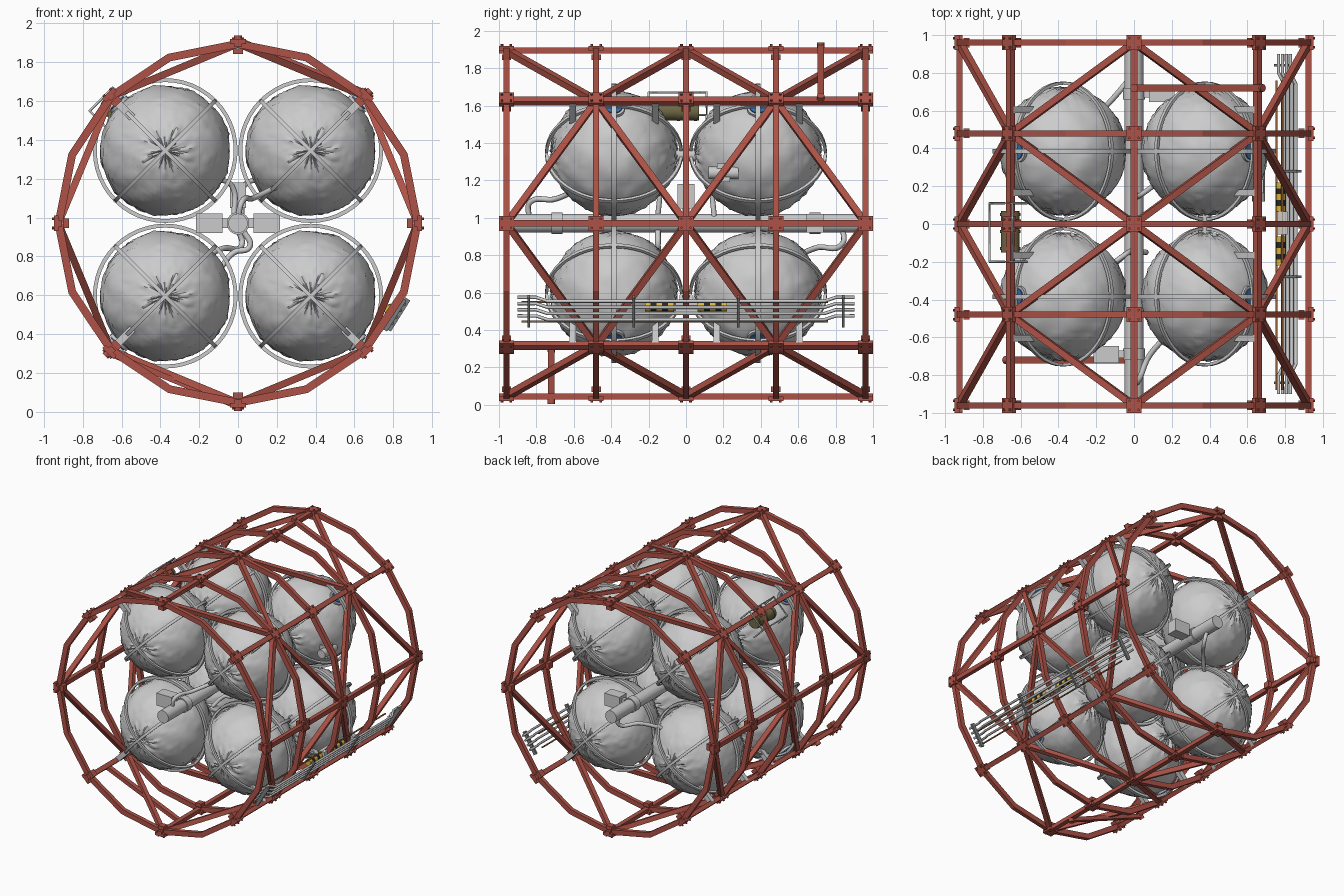
import bpy, bmesh, math
from math import sin, cos, pi, radians
from mathutils import Vector as V, Matrix as M, noise

if "Cube" in bpy.data.objects:
    bpy.data.objects.remove(bpy.data.objects["Cube"])

CZ, R = 0.97, 0.925


def mat(name, rgb):
    m = bpy.data.materials.new(name)
    m.diffuse_color = (*rgb, 1)
    m.use_nodes = True
    m.node_tree.nodes["Principled BSDF"].inputs["Base Color"].default_value = m.diffuse_color
    return m


RED = mat("red_paint", (0.42, 0.085, 0.062))
BLUE = mat("blue", (0.04, 0.16, 0.42))
OLIVE = mat("olive", (0.16, 0.14, 0.06))
YELLOW = mat("yellow", (0.75, 0.48, 0.04))
BLACK = mat("black", (0.02, 0.02, 0.02))
DARK = mat("dark_grey", (0.2, 0.21, 0.22))
BROWN = mat("brown", (0.3, 0.12, 0.04))


def finish(name, bm, material=None, smooth=False):
    me = bpy.data.meshes.new(name)
    bmesh.ops.recalc_face_normals(bm, faces=bm.faces)
    bm.to_mesh(me)
    bm.free()
    o = bpy.data.objects.new(name, me)
    bpy.context.collection.objects.link(o)
    if material:
        me.materials.append(material)
    if smooth:
        bpy.ops.object.select_all(action='DESELECT')
        o.select_set(True)
        bpy.context.view_layer.objects.active = o
        bpy.ops.object.shade_smooth_by_angle(angle=radians(40))
    return o


def frame(x, up):
    x = x.normalized()
    y = up.cross(x).normalized()
    return M((x, y, x.cross(y))).transposed().to_4x4()


def beam(bm, p, q, w, h, up, ext=0.0):
    """Box from p to q, h thick along up."""
    p, q = V(p), V(q)
    m = M.Translation((p + q) / 2) @ frame(q - p, V(up)) @ M.Diagonal(((q - p).length + ext, w, h, 1))
    bmesh.ops.create_cube(bm, size=1, matrix=m)


def rod(bm, p, q, r, n=16):
    p, q = V(p), V(q)
    m = M.Translation((p + q) / 2) @ (q - p).to_track_quat('Z', 'Y').to_matrix().to_4x4()
    bmesh.ops.create_cone(bm, cap_ends=True, segments=n, radius1=r, radius2=r, depth=(q - p).length, matrix=m)


def box(bm, c, s):
    bmesh.ops.create_cube(bm, size=1, matrix=M.Translation(c) @ M.Diagonal((*s, 1)))


def tube(name, pts, r, material=None, bezier=False):
    cu = bpy.data.curves.new(name, 'CURVE')
    cu.dimensions, cu.bevel_depth, cu.bevel_resolution, cu.use_fill_caps = '3D', r, 2, True
    if bezier:
        s = cu.splines.new('BEZIER')
        s.bezier_points.add(len(pts) - 1)
        for b, p in zip(s.bezier_points, pts):
            b.co, b.handle_left_type, b.handle_right_type = p, 'AUTO', 'AUTO'
    else:
        s = cu.splines.new('POLY')
        s.points.add(len(pts) - 1)
        for b, p in zip(s.points, pts):
            b.co = (*p, 1)
    o = bpy.data.objects.new(name, cu)
    bpy.context.collection.objects.link(o)
    if material:
        cu.materials.append(material)
    bpy.ops.object.select_all(action='DESELECT')
    o.select_set(True)
    bpy.context.view_layer.objects.active = o
    bpy.ops.object.convert(target='MESH')
    return o


def rad(k, steps=16):
    a = 2 * pi * k / steps
    return V((cos(a), 0, sin(a)))


def node(k, y, r=R, steps=16):
    return rad(k, steps) * r + V((0, y, CZ))


# Truss: 16-sided rings, longerons, zigzag diagonals
STATIONS = [-0.96, -0.48, 0, 0.48, 0.96]
bm = bmesh.new()
for y in STATIONS:
    for k in range(16):
        beam(bm, node(k, y), node(k + 1, y), 0.032, 0.04, rad(k + 0.5), 0.008)
for k in range(8):
    beam(bm, node(k, -1, steps=8), node(k, 1, steps=8), 0.036, 0.032, rad(k, 8))
    for j in range(4):
        a, b = (k, k + 1) if (k + j) % 2 == 0 else (k + 1, k)
        beam(bm, node(a, STATIONS[j], steps=8), node(b, STATIONS[j + 1], steps=8), 0.034, 0.036, rad(k + 0.5, 8))
finish("truss_frame", bm, RED)

# Node plates with bolts
bm = bmesh.new()
for k in range(8):
    n, t = rad(k, 8), rad(k + 2, 8)
    for y in STATIONS:
        c = node(k, y, R + 0.012, 8)
        beam(bm, c - V((0, 0.04, 0)), c + V((0, 0.04, 0)), 0.08, 0.024, n)
        beam(bm, c - n * 0.05 - V((0, 0.025, 0)), c - n * 0.05 + V((0, 0.025, 0)), 0.05, 0.03, n)
        for s in (-1, 1):
            for u in (-1, 1):
                p = c + t * 0.024 * s + V((0, 0.024 * u, 0))
                rod(bm, p, p + n * 0.022, 0.007, 6)
finish("node_plates", bm, RED)

# Two flat cross straps
bm = bmesh.new()
for k, y in ((1, 0.72), (5, -0.72)):
    a, b = node(k, y, 0.945, 8), node(k + 1, y, 0.945, 8)
    beam(bm, a, b, 0.036, 0.03, rad(k + 0.5, 8))
    for p, n in ((a, rad(k, 8)), (b, rad(k + 1, 8))):
        rod(bm, p - n * 0.02, p + n * 0.022, 0.02)
finish("cross_straps", bm, RED)

# Wrinkled foil tank, pole along y
bm = bmesh.new()
bmesh.ops.create_uvsphere(bm, u_segments=72, v_segments=48, radius=1, matrix=M.Rotation(pi / 2, 4, 'X'))
for v in bm.verts:
    d = v.co.normalized()
    ph, th = math.atan2(d.z, d.x), math.acos(max(-1, min(1, abs(d.y))))
    r = 0.334 + 0.003 * sin(9 * ph + 7 * th) * sin(th)
    crease = noise.noise(V((d.x * 13, d.y * 13, d.z * 13)))
    r += 0.006 if crease > 0.33 else 0.002 * crease
    if 0.05 < th < 0.45 and noise.noise(V((ph * 7, th * 2, d.y))) > 0.12:
        r += 0.007
    v.co = d * r
tank = finish("tank", bm, None, True)

# Tank cage: flat ring plus two crossed hoops
bm = bmesh.new()


def hoop(bm, ax, ay, r, hw, ht, n=48):
    az = ax.cross(ay)
    loops = []
    for i in range(n):
        e = ax * cos(2 * pi * i / n) + ay * sin(2 * pi * i / n)
        loops.append([bm.verts.new(e * (r + s * ht) + az * u * hw) for s, u in ((-1, -1), (1, -1), (1, 1), (-1, 1))])
    for i in range(n):
        A, B = loops[i], loops[(i + 1) % n]
        for j in range(4):
            bm.faces.new((A[j], B[j], B[(j + 1) % 4], A[(j + 1) % 4]))


X, Y, Z = V((1, 0, 0)), V((0, 1, 0)), V((0, 0, 1))
hoop(bm, X, Z, 0.363, 0.013, 0.01)
for s in (-1, 1):
    hoop(bm, (X + Z * s).normalized(), Y, 0.361, 0.01, 0.008)
cage = finish("tank_cage", bm, None, True)

# Place eight tanks with cages, blue caps and struts to the frame
struts, caps, rims = bmesh.new(), bmesh.new(), bmesh.new()
first = True
for sx in (-1, 1):
    for sy in (-1, 1):
        for sz in (-1, 1):
            c = V((0.375 * sx, 0.385 * sy, CZ + 0.375 * sz))
            out = V((sx, 0, sz)).normalized()
            for src in (tank, cage):
                o = src if first else src.copy()
                if not first:
                    bpy.context.collection.objects.link(o)
                o.location = c
            first = False
            rod(rims, c + out * 0.31, c + out * 0.345, 0.058, 24)
            rod(caps, c + out * 0.32, c + out * 0.352, 0.045, 24)
            for u in (-1, 1):
                p = c + V((0, 0.22 * u, 0))
                beam(struts, p + out * 0.24, p + out * 0.39, 0.04, 0.035, Y)
finish("tank_struts", struts)
finish("cap_rims", rims, None, True)
finish("blue_caps", caps, BLUE, True)

# Central pipe with collars and equipment boxes
bm = bmesh.new()
rod(bm, (0, -0.96, CZ), (0, 0.96, CZ), 0.05, 24)
for y in (-0.69, 0, 0.69):
    rod(bm, (0, y - 0.03, CZ), (0, y + 0.03, CZ), 0.058, 24)
finish("central_pipe", bm, None, True)
bm = bmesh.new()
for s in (-1, 1):
    box(bm, (0.148 * s, 0.69 * s, CZ), (0.135, 0.09, 0.1))
    box(bm, (0.06 * s, 0.69 * s, CZ), (0.06, 0.04, 0.05))
box(bm, (0, 0, 1.115), (0.085, 0.09, 0.13))
box(bm, (0, 0, 1.04), (0.04, 0.04, 0.06))
box(bm, (0.65, 0.2, 1.24), (0.07, 0.07, 0.1))
rod(bm, (0.66, 0.12, 1.24), (0.66, 0.28, 1.24), 0.034)
rod(bm, (0.375, -0.08, 1.335), (0.375, 0.08, 1.335), 0.035)
finish("equipment_boxes", bm, None, True)

# Feed hoses from the pipe to the tanks
for s in (-1, 1):
    tube("side_feed", [(0.0, 0.84 * s, CZ - 0.03 * s), (0.02, 0.835 * s, CZ - 0.11 * s),
                       (-0.08 * s, 0.7 * s, CZ - 0.13 * s), (-0.22 * s, 0.55 * s, CZ - 0.2 * s)], 0.015, None, True)
tube("lower_hose", [(0.03, -0.15, 0.93), (0.06, -0.15, 0.85), (-0.02, -0.15, 0.82), (-0.09, -0.2, 0.74)], 0.015, None, True)
for s in (-1, 1):
    tube("upper_hose", [(0.02 * s, 0.15 * s, 1.0), (0.03 * s, 0.15 * s, 1.16), (0.1 * s, 0.2 * s, 1.2)], 0.014, None, True)

# Bundle of four side tubes with clamps
for i in range(4):
    x, z = 0.795 + 0.021 * i, 0.455 + 0.033 * i
    dx, dz = -0.03, 0.02
    tube("side_tube", [(x + dx, -0.9, z + dz), (x + dx, -0.8, z + dz), (x, -0.74, z),
                       (x, 0.74, z), (x + dx, 0.8, z + dz), (x + dx, 0.9, z + dz)], 0.009)
bm = bmesh.new()
for y, d in ((-0.84, -0.02), (-0.28, 0), (0.28, 0), (0.84, -0.02)):
    beam(bm, (0.775 + d, y, 0.42), (0.875 + d, y, 0.58), 0.014, 0.03, V((0.85, 0, -0.53)))
finish("tube_clamps", bm, DARK)

# Hazard-striped rod and thin brown rods
bm = bmesh.new()
box(bm, (0.785, 0.005, 0.525), (0.055, 0.12, 0.06))
finish("rod_clamp", bm)
for i, (z, x) in enumerate(((0.55, 0.785), (0.445, 0.755))):
    tube("thin_rod", [(x, -0.88, z), (x, 0.76, z)], 0.006, BROWN)
for material, off in ((YELLOW, 0), (BLACK, 1)):
    bm = bmesh.new()
    for a in (-0.22, 0.065):
        for j in range(off, 5, 2):
            rod(bm, (0.778, a + j * 0.031, 0.525), (0.778, a + (j + 1) * 0.031, 0.525), 0.025)
    finish("hazard_stripes", bm, material, True)

# Olive canister behind a wire guard on the upper left
bm = bmesh.new()
rod(bm, (-0.655, -0.15, 1.57), (-0.655, 0.07, 1.57), 0.05, 24)
for y in (-0.13, -0.04, 0.05):
    rod(bm, (-0.655, y - 0.008, 1.57), (-0.655, y + 0.008, 1.57), 0.054, 24)
finish("olive_canister", bm, OLIVE, True)
lo, hi = (-0.765, 1.55), (-0.645, 1.67)
q = [(p[0], y, p[1]) for p, y in ((lo, -0.2), (hi, -0.2), (hi, 0.11), (lo, 0.11))]
tube("guard_wire", q + [q[0]], 0.006)
for p in q:
    tube("guard_leg", [p, (p[0] + 0.08, p[1], p[2] - 0.08)], 0.006)
